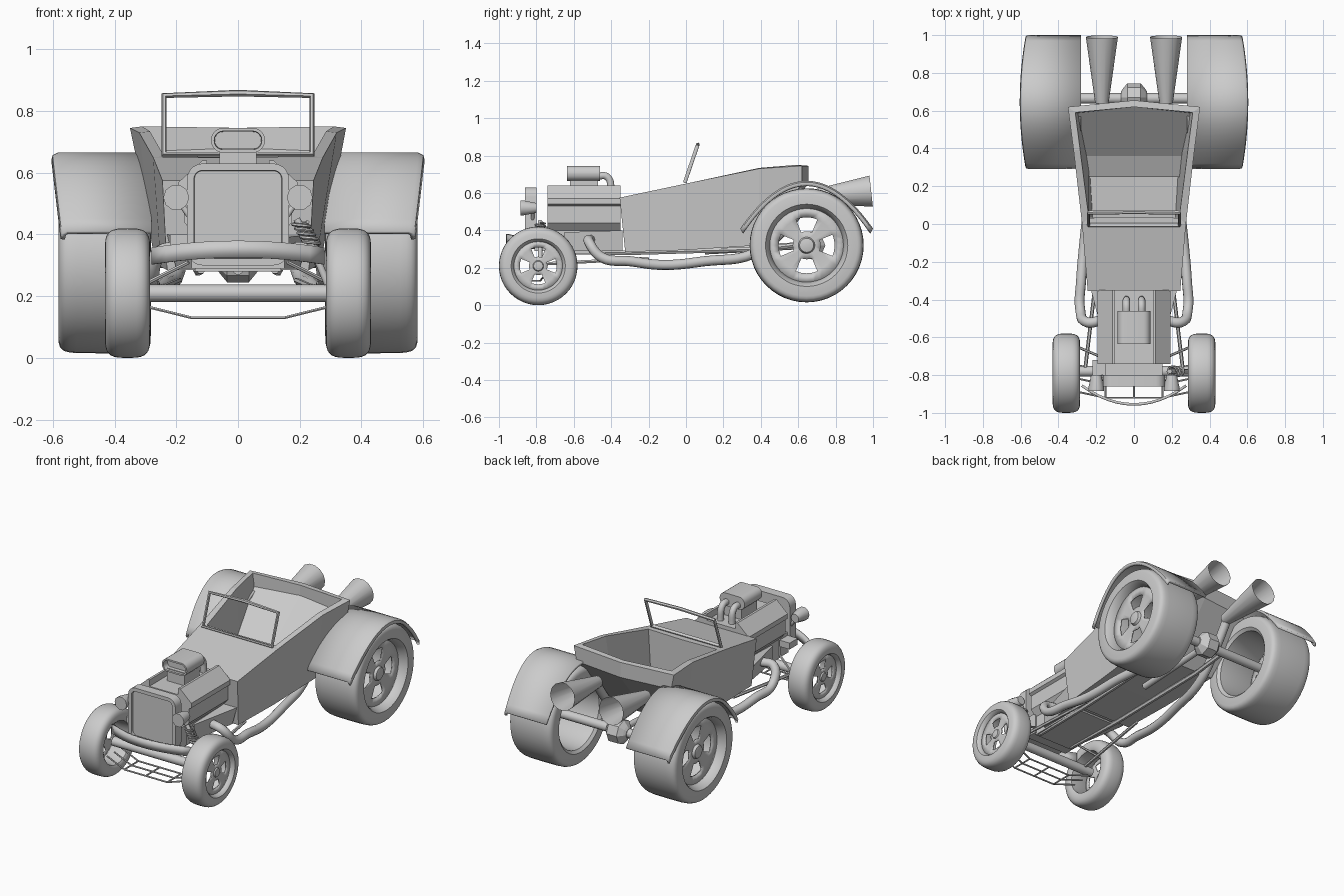
import bpy, bmesh, math
from mathutils import Vector

if "Cube" in bpy.data.objects:
    bpy.data.objects.remove(bpy.data.objects["Cube"])

grey = bpy.data.materials.new("plain_grey")
grey.use_nodes = True
grey.diffuse_color = (0.6, 0.6, 0.6, 1)
grey.node_tree.nodes["Principled BSDF"].inputs["Base Color"].default_value = (0.6, 0.6, 0.6, 1)


def activate(ob):
    bpy.ops.object.select_all(action="DESELECT")
    ob.select_set(True)
    bpy.context.view_layer.objects.active = ob


def finish(name, bm, smooth=None, thick=0):
    me = bpy.data.meshes.new(name)
    bm.to_mesh(me)
    bm.free()
    me.materials.append(grey)
    ob = bpy.data.objects.new(name, me)
    bpy.context.collection.objects.link(ob)
    if thick:
        mod = ob.modifiers.new("thickness", "SOLIDIFY")
        mod.thickness, mod.offset, mod.use_even_offset = thick, -1, True
    if smooth:
        activate(ob)
        bpy.ops.object.shade_smooth_by_angle(angle=math.radians(smooth))
    return ob


def loft(name, rows, open_top=False, thick=0):
    """Rows along y: (y, bottom z, bottom half width, top z, top half width, bow, bottom y shift)."""
    bm = bmesh.new()
    rings = []
    for y, zb, wb, zt, wt, bow, dy in rows:
        pts = [(-wb, y + dy, zb), (0, y + bow + dy, zb), (wb, y + dy, zb), (wt, y, zt), (0, y + bow, zt), (-wt, y, zt)]
        rings.append([bm.verts.new(p) for p in pts])
    tops = []
    for a, b in zip(rings, rings[1:]):
        for i in range(6):
            j = (i + 1) % 6
            f = bm.faces.new((a[i], a[j], b[j], b[i]))
            if i in (3, 4):
                tops.append(f)
    for r in (rings[0], rings[-1]):
        bm.faces.new((r[0], r[1], r[4], r[5]))
        bm.faces.new((r[1], r[2], r[3], r[4]))
    bmesh.ops.recalc_face_normals(bm, faces=bm.faces)
    if open_top:
        bmesh.ops.delete(bm, geom=tops, context="FACES_ONLY")
    return finish(name, bm, thick=thick)


def prism(name, outline, y0, y1, rim=0, depth=0, smooth=None):
    """Extrude an (x, z) outline along y, with an optional recessed front."""
    bm = bmesh.new()
    front = bm.faces.new([bm.verts.new((x, y0, z)) for x, z in outline])
    ext = bmesh.ops.extrude_face_region(bm, geom=[front], use_keep_orig=True)
    moved = [v for v in ext["geom"] if isinstance(v, bmesh.types.BMVert)]
    bmesh.ops.translate(bm, verts=moved, vec=(0, y1 - y0, 0))
    bmesh.ops.recalc_face_normals(bm, faces=bm.faces)
    if rim:
        bmesh.ops.inset_region(bm, faces=[front], thickness=rim)
        bmesh.ops.inset_region(bm, faces=[front], thickness=0.002)
        bmesh.ops.translate(bm, verts=front.verts, vec=(0, depth, 0))
    return finish(name, bm, smooth)


def both(half):
    return half + [(-x, z) for x, z in reversed(half)]


def round_rect(cz, hw, hh, r, n=5):
    pts = []
    for q, (sx, sz) in enumerate(((1, 1), (-1, 1), (-1, -1), (1, -1))):
        for k in range(n + 1):
            a = (q + k / n) * math.pi / 2
            pts.append((sx * (hw - r) + r * math.cos(a), cz + sz * (hh - r) + r * math.sin(a)))
    return pts


def lathe(name, profile, centre, closed=False, seg=32, skip=None, smooth=35, thick=0):
    """Turn an (x, radius) profile around an axis parallel to x."""
    bm = bmesh.new()
    rings = []
    for x, r in profile:
        angles = [2 * math.pi * s / seg for s in range(seg)]
        rings.append([bm.verts.new(Vector(centre) + Vector((x, r * math.cos(a), r * math.sin(a)))) for a in angles])
    pairs = list(zip(rings, rings[1:])) + ([(rings[-1], rings[0])] if closed else [])
    for i, (a, b) in enumerate(pairs):
        for s in range(seg):
            if not (skip and skip(i, s)):
                t = (s + 1) % seg
                bm.faces.new((a[s], a[t], b[t], b[s]))
    if not closed and profile[-1][1] > 0:
        for r in (rings[0], rings[-1]):
            bm.faces.new(r)
    bmesh.ops.remove_doubles(bm, verts=bm.verts, dist=0.0001)
    bmesh.ops.recalc_face_normals(bm, faces=bm.faces)
    return finish(name, bm, smooth, thick)


def tube(name, pts, r, curved=False, cyclic=False, radii=None, sides=3, caps=True):
    cu = bpy.data.curves.new(name, "CURVE")
    cu.dimensions, cu.bevel_depth, cu.bevel_resolution = "3D", r, sides
    cu.use_fill_caps = caps
    sp = cu.splines.new("BEZIER" if curved else "POLY")
    cu.resolution_u = 6
    points = sp.bezier_points if curved else sp.points
    points.add(len(pts) - 1)
    for i, (p, c) in enumerate(zip(points, pts)):
        p.co = c if curved else (*c, 1)
        p.radius = radii[i] if radii else 1
        if curved:
            p.handle_left_type = p.handle_right_type = "AUTO"
    sp.use_cyclic_u = cyclic
    ob = bpy.data.objects.new(name, cu)
    bpy.context.collection.objects.link(ob)
    activate(ob)
    bpy.ops.object.convert(target="MESH")
    ob = bpy.context.object
    ob.data.materials.clear()
    ob.data.materials.append(grey)
    bpy.ops.object.shade_smooth_by_angle(angle=math.radians(50))
    return ob


def wheel(name, s, x, half, y, z, R, rim, power):
    prof = []
    for k in range(15):
        a = math.pi * k / 14
        c, d = math.cos(a), max(math.sin(a), 0)
        prof.append((s * half * math.copysign(abs(c) ** power, c), rim + (R - rim) * d ** power))
    prof += [(-s * half * 0.9, rim * 0.92), (s * half * 0.6, rim * 0.88), (s * half * 0.9, rim * 0.95)]
    lathe(name + "_tyre", prof, (s * x, y, z), closed=True, seg=48)
    # slotted centre disc with four fan-shaped openings
    disc = [(0.66, 0.9), (0.6, 0.68), (0.62, 0.34), (0.62, 0.2), (0.72, 0.17), (0.75, 0.08), (0.75, 0)]
    lathe(name + "_disc", [(s * half * u, rim * r) for u, r in disc], (s * x, y, z),
          skip=lambda i, k: i == 1 and k % 8 in (0, 1, 6, 7), thick=0.008)


# body
loft("cowl", [(-0.355, 0.285, 0.23, 0.575, 0.245, 0, 0.03), (0, 0.295, 0.25, 0.65, 0.275, 0, 0)])
loft("tub", [(0, 0.295, 0.25, 0.65, 0.275, 0, 0), (0.39, 0.32, 0.27, 0.73, 0.32, 0, 0),
             (0.62, 0.65, 0.33, 0.745, 0.35, 0.035, 0)], open_top=True, thick=0.035)
loft("seat", [(0.25, 0.33, 0.22, 0.42, 0.25, 0, 0), (0.36, 0.35, 0.23, 0.47, 0.26, 0, 0), (0.6, 0.64, 0.3, 0.68, 0.31, 0.02, 0)])
loft("cowl_apron", [(-0.65, 0.29, 0.15, 0.39, 0.15, 0, 0), (-0.34, 0.29, 0.2, 0.4, 0.23, 0, 0)])

# windscreen frame
tube("windscreen_frame", [(0.24, -0.005, 0.66), (0.24, 0.06, 0.85), (0, 0.063, 0.858), (-0.24, 0.06, 0.85), (-0.24, -0.005, 0.66)],
     0.011, cyclic=True, sides=1)

# engine covers and radiator
prism("engine_cover", both([(0.1, 0.6), (0.1, 0.64), (0.115, 0.64), (0.192, 0.57), (0.192, 0.54), (0.175, 0.53), (0.175, 0.44), (0.14, 0.4),
                            (0.14, 0.28)]), -0.74, -0.35)
prism("radiator", round_rect(0.465, 0.165, 0.165, 0.05), -0.86, -0.8, rim=0.022, depth=0.015, smooth=30)
prism("radiator_mount", both([(0.15, 0.42), (0.15, 0.29)]), -0.81, -0.73)

# intake
prism("intake_scoop", round_rect(0.705, 0.087, 0.04, 0.038), -0.635, -0.46, rim=0.01, depth=0.04, smooth=30)
prism("intake_neck", both([(0.06, 0.68), (0.06, 0.59)]), -0.62, -0.47)
for x in (-0.04, 0.04):
    tube("intake_pipe", [(x, -0.48, 0.69), (x, -0.42, 0.685), (x, -0.4, 0.59)], 0.02, curved=True)

# front bumper: thin bowed bar
bm = bmesh.new()
strips = []
for k in range(13):
    t = k / 6 - 1
    top = 0.38 - 0.022 * t * t
    strips.append([bm.verts.new((0.28 * t, -0.962 + 0.1 * t * t, h)) for h in (top - 0.055, top)])
for a, b in zip(strips, strips[1:]):
    bm.faces.new((a[0], b[0], b[1], a[1]))
finish("front_bumper", bm, smooth=40, thick=0.014)

# axles
lathe("front_axle", [(-0.32, 0.028), (0.32, 0.028)], (0, -0.78, 0.21), seg=16)
lathe("rear_axle", [(-0.45, 0.028), (0.45, 0.028)], (0, 0.665, 0.32), seg=16)
lathe("differential", [(-0.07, 0.03), (-0.06, 0.045), (-0.035, 0.075), (0.035, 0.075), (0.06, 0.045), (0.07, 0.03)],
      (0, 0.67, 0.32), seg=8, smooth=None)
tube("drive_shaft", [(0, 0.65, 0.32), (0, 0.1, 0.29)], 0.02)

# low rod grid under the nose
for y in (-0.92, -0.85, -0.78):
    tube("grid_crossrod", [(-0.29, y + 0.03, 0.165), (-0.15, y, 0.13), (0.15, y, 0.13), (0.29, y + 0.03, 0.165)], 0.005, sides=1)
for x in (-0.15, 0, 0.15):
    tube("grid_rod", [(x, -0.92, 0.13), (x, -0.78, 0.13)], 0.005, sides=1)

# coil damper on the left
coil = [(0.22 + 0.04 * (t / 40 - 0.5) + 0.026 * math.cos(t * 0.8), -0.78 + 0.026 * math.sin(t * 0.8), 0.44 - 0.07 * t / 40)
        for t in range(41)]
tube("coil_spring", coil, 0.006, sides=1)
tube("damper_rod", [(0.19, -0.78, 0.45), (0.24, -0.78, 0.36), (0.29, -0.78, 0.24)], 0.012)
prism("steering_box", [(-0.22, 0.36), (-0.15, 0.36), (-0.15, 0.4), (-0.22, 0.4)], -0.8, -0.72)

for s, side in ((1, "left"), (-1, "right")):
    wheel(side + "_front_wheel", s, 0.358, 0.073, -0.79, 0.21, 0.21, 0.145, 0.6)
    wheel(side + "_rear_wheel", s, 0.432, 0.15, 0.645, 0.32, 0.305, 0.22, 0.33)

    # rear mudguard: parabolic arch with a turned-down outer edge
    bm = bmesh.new()
    strips = []
    for k in range(25):
        t = k / 12 - 1
        y, z, out = 0.645 + 0.355 * t, 0.665 - 0.255 * t * t, 0.605 - 0.03 * t * t
        row = ((0.28, 0), (out - 0.02, 0), (out - 0.004, 0.008), (out, 0.025))
        strips.append([bm.verts.new((s * x, y - 0.5 * t * d, z - d)) for x, d in row])
    for a, b in zip(strips, strips[1:]):
        for i in range(3):
            bm.faces.new((a[i], a[i + 1], b[i + 1], b[i]) if s > 0 else (a[i], b[i], b[i + 1], a[i + 1]))
    finish(side + "_mudguard", bm, smooth=40, thick=0.015)

    # exhaust with flared tail
    path = [(0.17, -0.51, 0.35), (0.25, -0.52, 0.34), (0.285, -0.45, 0.255), (0.28, -0.3, 0.235), (0.265, -0.12, 0.215),
            (0.24, 0.1, 0.235), (0.2, 0.36, 0.275), (0.18, 0.52, 0.4), (0.17, 0.66, 0.575)]
    tube(side + "_exhaust_pipe", [(s * x, y, z) for x, y, z in path], 0.027, curved=True)
    tube(side + "_exhaust_tail", [(s * 0.17, 0.64, 0.572), (s * 0.17, 0.99, 0.61)], 0.085, radii=(0.42, 1), sides=5, caps=False)

    # headlight bowl
    tube(side + "_headlight", [(s * 0.2, y, 0.52) for y in (-0.885, -0.87, -0.8)], 0.042, radii=(1, 1, 0.65))
    tube(side + "_headlight_bracket", [(s * 0.2, -0.82, 0.52), (s * 0.15, -0.82, 0.45)], 0.01)

    # chassis rail, radius rod and steering arm
    tube(side + "_chassis_rail", [(s * 0.12, -0.72, 0.285), (s * 0.13, -0.3, 0.28), (s * 0.14, 0.4, 0.3), (s * 0.14, 0.66, 0.33)], 0.014, sides=1)
    tube(side + "_radius_rod", [(s * 0.26, -0.78, 0.22), (s * 0.19, -0.2, 0.25)], 0.01, sides=1)
    tube(side + "_steering_arm", [(s * 0.3, -0.65, 0.24), (s * 0.16, -0.71, 0.31)], 0.007, sides=1)
